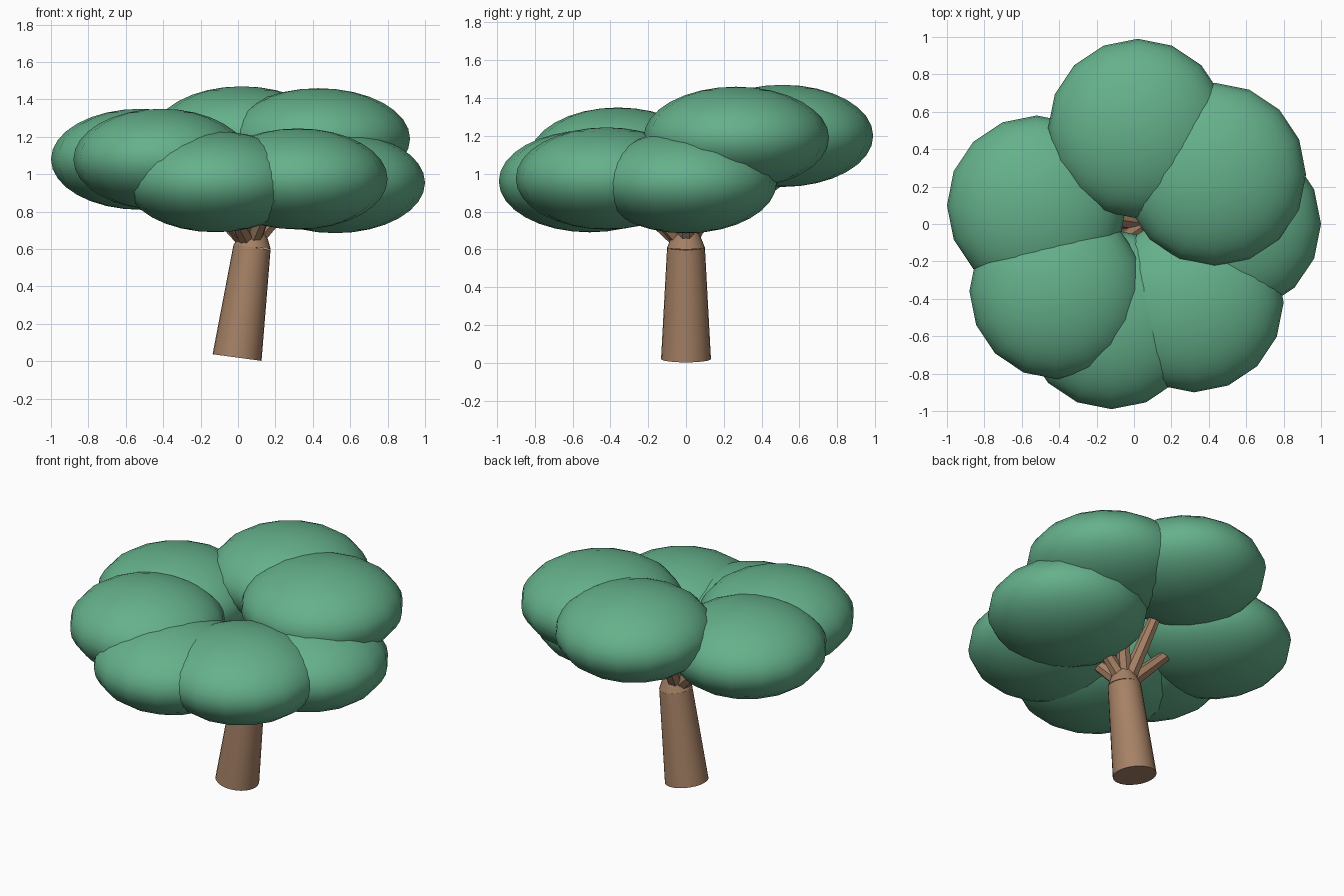
import bpy, math
from mathutils import Vector

cube = bpy.data.objects.get("Cube")
if cube:
    bpy.data.objects.remove(cube)


def make_material(name, rgb):
    mat = bpy.data.materials.new(name)
    mat.use_nodes = True
    mat.diffuse_color = (*rgb, 1)
    mat.node_tree.nodes["Principled BSDF"].inputs["Base Color"].default_value = (*rgb, 1)
    return mat


leaf_green = make_material("leaf green", (0.13, 0.44, 0.26))
bark_brown = make_material("bark brown", (0.38, 0.22, 0.13))


def finish(name, mat, angle):
    obj = bpy.context.object
    obj.name = name
    obj.data.materials.append(mat)
    bpy.ops.object.shade_smooth_by_angle(angle=math.radians(angle))
    return obj


def limb(name, start, end, r_start, r_end, sides, angle):
    """Tapered round bar between two points."""
    start, end = Vector(start), Vector(end)
    axis = end - start
    bpy.ops.mesh.primitive_cone_add(
        vertices=sides, radius1=r_start, radius2=r_end, depth=axis.length,
        location=(start + end) / 2, rotation=axis.to_track_quat("Z", "Y").to_euler())
    return finish(name, bark_brown, angle)


# Leaning trunk with a narrowed crown
base, shoulder, crown = (-0.005, 0, 0.02), (0.075, 0, 0.61), (0.085, 0, 0.71)
limb("trunk", base, shoulder, 0.132, 0.1, 24, 40)
limb("trunk_crown", shoulder, crown, 0.1, 0.06, 24, 40)

# Leaf clumps: name, centre, radius
clumps = [
    ("back", (0.02, 0.51, 1.2), 0.48),
    ("back_left", (0.43, 0.265, 1.19), 0.49),
    ("right", (-0.52, 0.1, 1.08), 0.48),
    ("front_right", (-0.41, -0.36, 1.08), 0.47),
    ("front", (-0.12, -0.51, 0.96), 0.48),
    ("front_left", (0.32, -0.42, 0.975), 0.48),
    ("left", (0.52, 0, 0.955), 0.48),
]
fork = (0.065, 0, 0.62)
for name, centre, radius in clumps:
    bpy.ops.mesh.primitive_uv_sphere_add(segments=16, ring_count=16, radius=1, location=centre)
    bpy.context.object.scale = (radius, radius, 0.27)
    finish("leaf_clump_" + name, leaf_green, 60)
    # Branch reaching into the clump
    tip = (centre[0] * 0.55, centre[1] * 0.55, centre[2] - 0.1)
    limb("branch_" + name, fork, tip, 0.05, 0.032, 7, 30)
